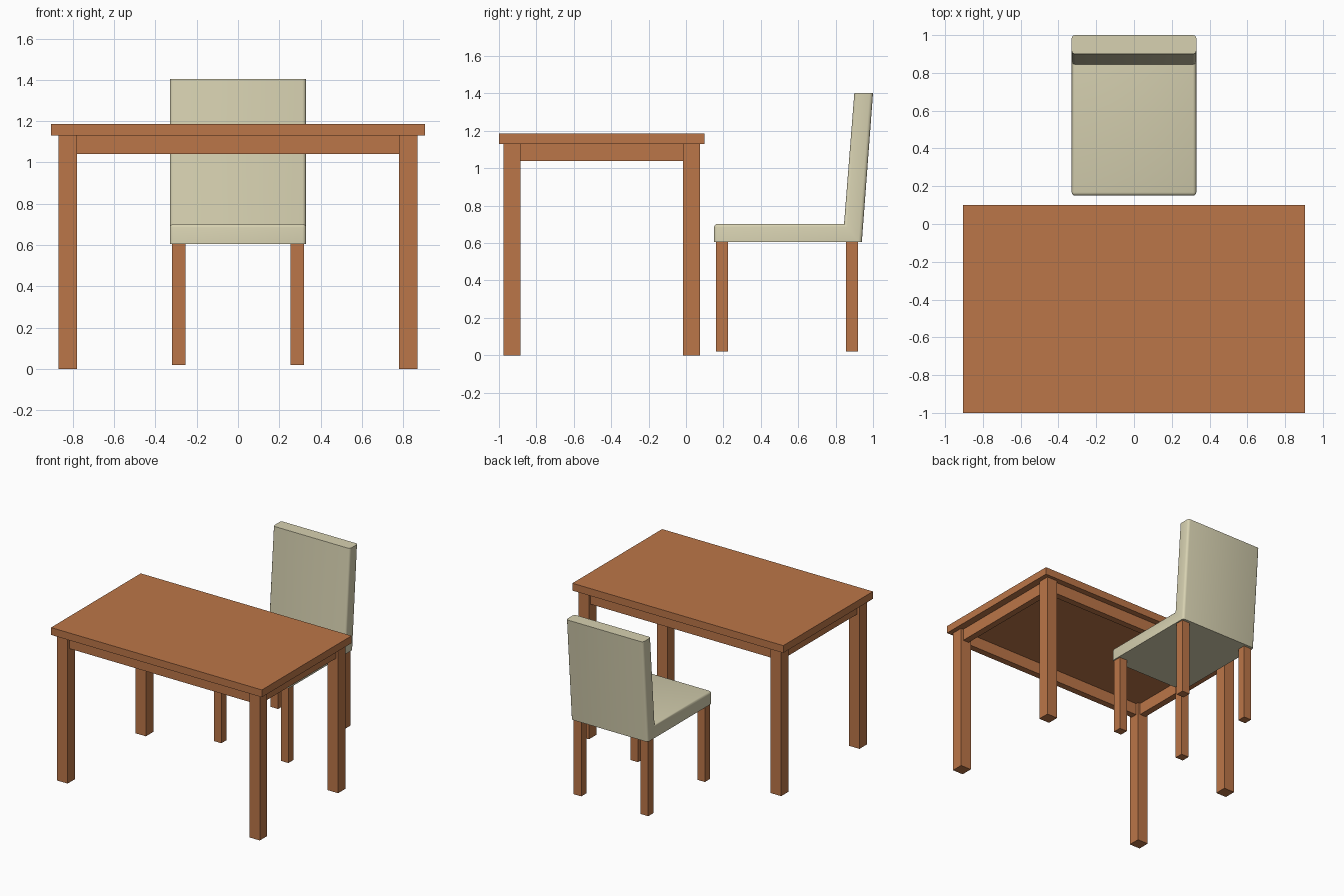
import bpy, bmesh, math

if "Cube" in bpy.data.objects:
    bpy.data.objects.remove(bpy.data.objects["Cube"], do_unlink=True)


def material(name, rgb):
    m = bpy.data.materials.new(name)
    m.use_nodes = True
    m.diffuse_color = (*rgb, 1)
    m.node_tree.nodes["Principled BSDF"].inputs["Base Color"].default_value = (*rgb, 1)
    return m


wood = material("warm wood", (0.50, 0.18, 0.065))
cream = material("cream upholstery", (0.68, 0.64, 0.44))


def add_object(name, bm, mat):
    bmesh.ops.recalc_face_normals(bm, faces=bm.faces)
    mesh = bpy.data.meshes.new(name)
    bm.to_mesh(mesh)
    bm.free()
    mesh.materials.append(mat)
    obj = bpy.data.objects.new(name, mesh)
    bpy.context.collection.objects.link(obj)
    return obj


def box(name, x, y, z, mat):
    """Box spanning the given (low, high) ranges."""
    bm = bmesh.new()
    bmesh.ops.create_cube(bm, size=1)
    for v in bm.verts:
        for i, (lo, hi) in enumerate((x, y, z)):
            v.co[i] = lo if v.co[i] < 0 else hi
    return add_object(name, bm, mat)


def legs(prefix, x, rows, z):
    """Four square legs, mirrored across x."""
    for row, y in rows.items():
        box(f"{prefix}_{row}_left_leg", x, y, z, wood)
        box(f"{prefix}_{row}_right_leg", (-x[1], -x[0]), y, z, wood)


# Table: top, legs and the apron rails between the legs
box("table_top", (-0.905, 0.905), (-1.0, 0.10), (1.13, 1.187), wood)
legs("table", (0.78, 0.87), {"front": (-0.975, -0.885), "back": (-0.015, 0.075)}, (0, 1.13))
rail_z = (1.04, 1.13)
box("front_apron", (-0.78, 0.78), (-0.955, -0.905), rail_z, wood)
box("back_apron", (-0.78, 0.78), (0.005, 0.055), rail_z, wood)
box("left_apron", (0.80, 0.85), (-0.885, -0.015), rail_z, wood)
box("right_apron", (-0.85, -0.80), (-0.885, -0.015), rail_z, wood)

# Chair legs
legs("chair", (0.255, 0.32), {"front": (0.16, 0.225), "back": (0.855, 0.92)}, (0.02, 0.605))

# Chair seat and leaning back: one L profile swept across the width
profile = [(0.15, 0.605), (0.94, 0.605), (1.0, 1.403),
           (0.90, 1.403), (0.845, 0.703), (0.15, 0.703)]
bm = bmesh.new()
base = bm.faces.new([bm.verts.new((-0.33, y, z)) for y, z in profile])
swept = bmesh.ops.extrude_face_region(bm, geom=[base])["geom"]
for v in swept:
    if isinstance(v, bmesh.types.BMVert):
        v.co.x = 0.33


def is_soft(edge):
    a, b = (v.co for v in edge.verts)
    if max(a.z, b.z) < 0.61 or min(a.z, b.z) > 1.39:
        return False                      # underside and top cap stay crisp
    if a.x == b.x:
        return True                       # outline edges on both sides
    return a.y < 0.2                      # front lip of the seat


bmesh.ops.bevel(bm, geom=[e for e in bm.edges if is_soft(e)], offset=0.018,
                segments=3, profile=0.5, affect='EDGES')
chair = add_object("chair_seat_and_back", bm, cream)
bpy.ops.object.select_all(action='DESELECT')
chair.select_set(True)
bpy.context.view_layer.objects.active = chair
bpy.ops.object.shade_smooth_by_angle(angle=math.radians(35))
